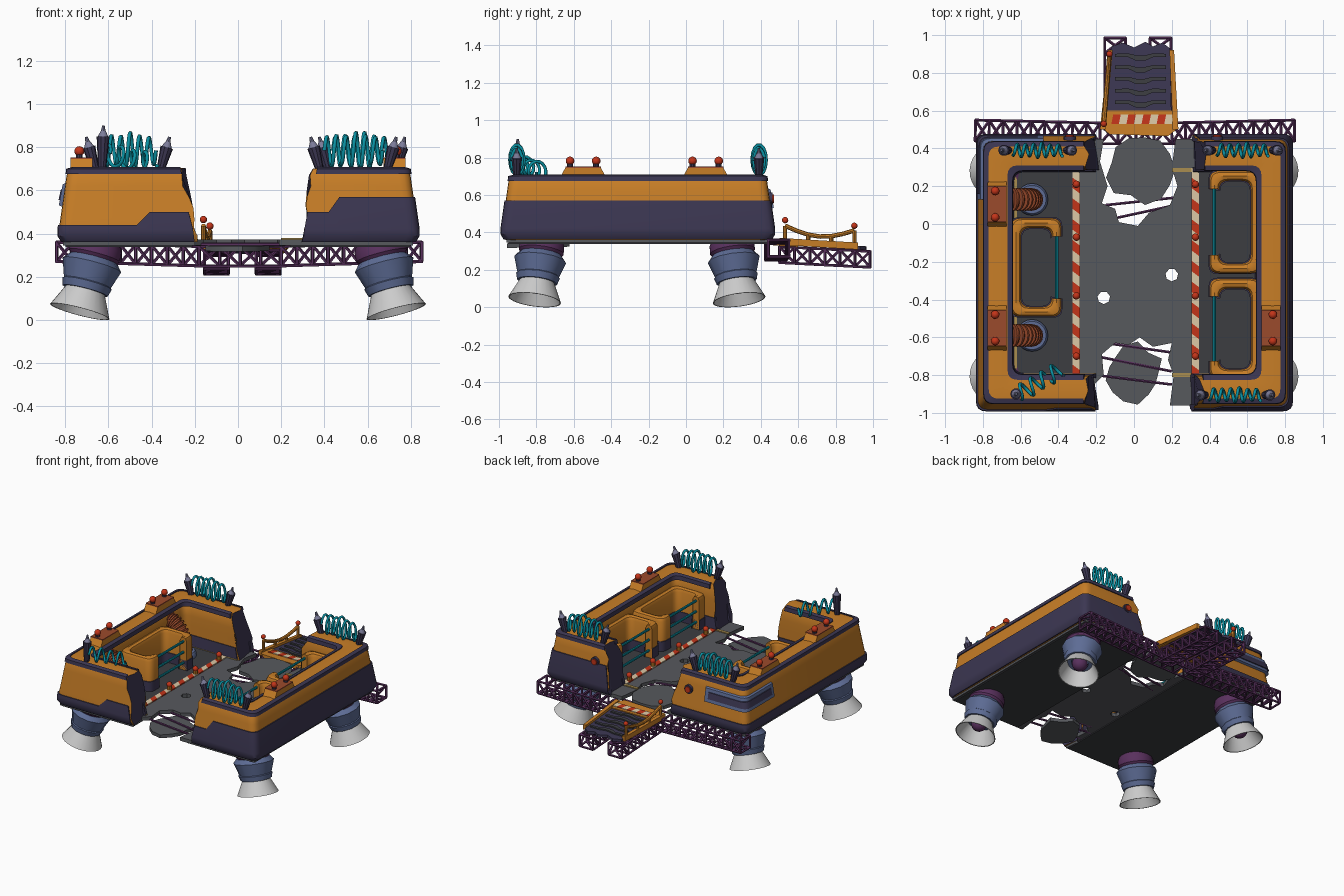
import bpy, bmesh, math, random
from mathutils import Vector as V, Matrix

if "Cube" in bpy.data.objects:
    bpy.data.objects.remove(bpy.data.objects["Cube"])
random.seed(4)

COL = dict(orange=(.58, .21, .02), navy=(.045, .038, .085), purple=(.10, .03, .11), blue=(.11, .15, .30),
           teal=(.003, .28, .36), red=(.55, .035, .01), floor=(.095, .1, .11), dark=(.045, .047, .053),
           beige=(.72, .58, .38), rust=(.33, .07, .025), steel=(.2, .2, .32), sand=(.4, .27, .08))

def mat(c):
    m = bpy.data.materials.get(c) or bpy.data.materials.new(c)
    m.diffuse_color = (*COL[c], 1)
    m.use_nodes = True
    m.node_tree.nodes["Principled BSDF"].inputs["Base Color"].default_value = m.diffuse_color
    return m

def finish(name, bm, *cols):
    bmesh.ops.recalc_face_normals(bm, faces=bm.faces)
    me = bpy.data.meshes.new(name)
    bm.to_mesh(me); bm.free()
    ob = bpy.data.objects.new(name, me)
    bpy.context.collection.objects.link(ob)
    for c in cols:
        if c: me.materials.append(mat(c))
    return ob

def prism(name, pts, z0, z1, col, slope=0):
    bm = bmesh.new()
    lo, hi = [[bm.verts.new((x, y, z + slope * (y - .47))) for x, y in pts] for z in (z0, z1)]
    bm.faces.new(lo); bm.faces.new(hi)
    for i in range(len(pts)):
        j = (i + 1) % len(pts)
        bm.faces.new((lo[i], lo[j], hi[j], hi[i]))
    return finish(name, bm, col)

def box(name, x0, x1, y0, y1, z0, z1, col, slope=0):
    return prism(name, [(x0, y0), (x1, y0), (x1, y1), (x0, y1)], z0, z1, col, slope)

def rods(name, segs, r, col, sides=6, r2=None):
    bm = bmesh.new()
    for a, b in segs:
        a, b = V(a), V(b)
        m = Matrix.Translation((a + b) / 2) @ (b - a).to_track_quat('Z', 'Y').to_matrix().to_4x4()
        bmesh.ops.create_cone(bm, cap_ends=True, segments=sides, radius1=r, radius2=r if r2 is None else r2,
                              depth=(b - a).length, matrix=m)
    return finish(name, bm, col)

def balls(name, centres, r, col):
    bm = bmesh.new()
    for c in centres:
        bmesh.ops.create_uvsphere(bm, u_segments=12, v_segments=8, radius=r, matrix=Matrix.Translation(c))
    return finish(name, bm, col)

def lathe(name, prof, origin, axis, n, col):
    bm = bmesh.new()
    q = V(axis).to_track_quat('Z', 'Y')
    rings = [[bm.verts.new(V(origin) + q @ V((r * math.cos(2 * math.pi * i / n), r * math.sin(2 * math.pi * i / n), t)))
              for i in range(n)] for r, t in prof]
    for a, b in zip(rings, rings[1:] + rings[:1]):
        for i in range(n):
            bm.faces.new((a[i], a[(i + 1) % n], b[(i + 1) % n], b[i]))
    return finish(name, bm, col)

def fillet(pts, r, n=4):
    # path points paired with miter vectors pointing left of travel
    P = [V(p) for p in pts]
    D = [(b - a).normalized() for a, b in zip(P, P[1:])]
    N = [V((-d.y, d.x)) for d in D]
    out = [(P[0], N[0])]
    for i in range(1, len(P) - 1):
        m = (N[i - 1] + N[i]) / (1 + N[i - 1].dot(N[i]))
        if N[i - 1].dot(N[i]) > .99:
            out.append((P[i], m)); continue
        a, b = P[i] - D[i - 1] * r, P[i] + D[i] * r
        out += [(a.lerp(P[i], t).lerp(P[i].lerp(b, t), t), m) for t in [k / n for k in range(n + 1)]]
    return out + [(P[-1], N[-1])]

def sweep(name, pts, r, prof, cols, lean=0, jag=0):
    # closed cross-section (offset, z) carried along a plan path; lean and jag shape broken ends
    bm, rings = bmesh.new(), []
    for p, m in fillet(pts, r):
        pr = prof(p) if callable(prof) else prof
        rings.append([bm.verts.new((*(p + m * o), z)) for o, z in pr])
    for ring, (a, b) in ((rings[0], pts[:2]), (rings[-1], pts[:-3:-1])):
        d = (V(b) - V(a)).normalized()
        for v in ring:
            s = lean * (v.co.z - .37) + random.uniform(-jag, jag)
            v.co.x += d.x * s; v.co.y += d.y * s
    n = len(rings[0])
    for a, b in zip(rings, rings[1:]):
        for i in range(n):
            bm.faces.new((a[i], a[(i + 1) % n], b[(i + 1) % n], b[i]))
    for ring in (rings[0], rings[-1]):
        bm.faces.new(ring).material_index = len(cols) - 1
    return finish(name, bm, *cols)

def truss(name, a, b, w, h, n):
    a, b = V(a), V(b)
    s = (b - a).cross(V((0, 0, 1))).normalized() * w / 2
    u = V((0, 0, h / 2))
    C = [[a.lerp(b, i / n) + s * x + u * z for x, z in ((1, 1), (1, -1), (-1, -1), (-1, 1))] for i in range(n + 1)]
    segs = [(C[0][k], C[-1][k]) for k in range(4)]
    segs += [(c[k], c[(k + 1) % 4]) for c in C for k in range(4)]
    segs += [(C[i][(k + i) % 4], C[i + 1][(k + i + 1) % 4]) for i in range(n) for k in range(4)]
    return rods(name, segs, .008, 'purple', 5)

def face_d(z):  # inset of the leaning outer wall face at height z
    return -.04 * max(0, z - .42) / .28

# hull walls: two broken C shapes, with dark bands and trims
LEFT = [(-.2, -.985), (-.41, -.985), (-.47, -.985), (-.83, -.985), (-.83, .47), (-.2, .47)]
RIGHT = [(.31, .47), (.835, .47), (.835, -.985), (.47, -.985), (.42, -.985), (.3, -.985)]
WALL = [(-.02, .36), (0, .39)] + [(face_d(z), z) for z in (.42, .47, .52, .57, .62, .67)] + \
       [(-.05, .70), (-.1, .705), (-.165, .70), (-.18, .67)] + [(-.185, z) for z in (.6, .53, .46, .36)]
for side, path in (('left', LEFT), ('right', RIGHT)):
    def band(p, side=side):
        if side == 'left': h = .50 if p.x > -.42 and p.y < 0 else .44
        else: h = .50 if p.x < .43 and p.y < 0 else .57
        return [(-.03, .362), (-.01, .362), (.007, .39), (.007, .42), (face_d(h) + .007, h), (face_d(h) - .02, h)]
    sweep(side + '_wall', path, .055, WALL, ('orange', 'navy'), .16, .02)
    sweep(side + '_dark_band', path, .055, band, ('navy',), .2, .004)
    sweep(side + '_outer_trim', path, .055, [(-.031, .675), (-.034, .70), (-.06, .708), (-.06, .675)], ('navy',), .2)
    sweep(side + '_inner_trim', path, .055, [(-.16, .67), (-.16, .706), (-.187, .70), (-.19, .67)], ('navy',), .2)
    sweep(side + '_inner_skirt', path, .055, [(-.17, .365), (-.17, .46), (-.19, .46), (-.195, .365)], ('navy',), .2)

# wrap-round window on the rear left corner, and rear lamps
for nm, e, z0, z1, o, c in (('window_frame', 0, .52, .64, .014, 'blue'), ('window_pane', .03, .545, .615, .019, 'navy')):
    sweep(nm, [(-.83, .13 + e), (-.83, .47), (-.48 - e, .47)], .055,
          [(face_d(z0) - .01, z0), (face_d(z0) + o, z0 + .012), (face_d(z1) + o, z1 - .012), (face_d(z1) - .01, z1)], (c,))
rods('rear_lamp_rims', [((x, .43, .58), (x, .462, .58)) for x in (-.34, .44)], .032, 'navy', 16)
rods('rear_lamps', [((x, .43, .58), (x, .47, .58)) for x in (-.34, .44)], .022, 'red', 16)

# floor slab with broken bays, small holes and loose chunks
floor = prism('floor', [(-.81, -.96), (-.2, -.96), (-.21, -.85), (-.16, -.8), (-.17, -.69), (-.1, -.63), (-.03, -.64),
                        (.03, -.6), (.1, -.65), (.2, -.63), (.18, -.72), (.21, -.8), (.19, -.96), (.81, -.96),
                        (.81, .45), (.22, .45), (.2, .3), (.23, .2), (.19, .1), (.08, .06), (.02, -.01), (-.08, .01),
                        (-.1, .08), (-.17, .11), (-.14, .2), (-.18, .33), (-.16, .45), (-.81, .45)], .345, .372, 'floor')
cut = rods('hole_cutter', [((x, y, .3), (x, y, .45)) for x, y in ((.2, -.27), (-.16, -.39))], .034, None, 7)
cut.hide_render = True; cut.hide_set(True)
mod = floor.modifiers.new('holes', 'BOOLEAN'); mod.object = cut; mod.solver = 'EXACT'
for nm, cx, cy, r in (('rear_chunk', .035, .29, .175), ('front_chunk', 0, -.79, .155)):
    pts = [(cx + math.cos(a) * k, cy + math.sin(a) * k) for a, k in
           [(i * math.tau / 13, r * random.uniform(.82, 1.1)) for i in range(13)]]
    prism(nm, pts, .345, .37, 'floor', .02)
box('underside', -.8, -.21, -.95, .44, .338, .35, 'dark'); box('underside_right', .24, .8, -.95, .44, .338, .35, 'dark')
box('left_deck', -.66, -.325, -.8, .29, .37, .376, 'dark'); box('right_deck', .345, .66, -.8, .29, .37, .376, 'dark')
for y in (.285, -.8):
    box('left_floor_line', -.63, -.2, y - .011, y + .011, .37, .379, 'sand')
    box('right_floor_line', .2, .66, y - .011, y + .011, .37, .379, 'sand')
box('side_floor_line', -.64, -.62, -.8, .29, .37, .379, 'sand')

# hazard strips with small lamps
for x in (-.305, .325):
    for i in range(20):
        y = -.8 + i * .055
        prism('hazard_stripe', [(x - .02, y), (x + .02, y - .03), (x + .02, y + .025), (x - .02, y + .055)],
              .37, .38, ('red', 'beige')[i % 2])
    ys = (.21, -.07, -.38, -.7)
    rods('strip_lamp_bases', [((x, y, .37), (x, y, .405)) for y in ys], .018, 'orange', 10)
    balls('strip_lamps', [(x, y, .415) for y in ys], .02, 'red')

# seating booths with tube rails across the opening
for xb, xo, y0, y1 in ((-.625, -.41, -.465, .005), (.645, .425, -.235, .255), (.645, .425, -.795, -.315)):
    path = [(xo, y0 + .07), (xo, y0), (xb, y0), (xb, y1), (xo, y1), (xo, y1 - .07)]
    sweep('booth_wall', path, .05, [(-.026, .37), (-.026, .595), (-.018, .615), (0, .622), (.018, .615), (.026, .595),
                                    (.026, .37)], ('orange',))
    sweep('booth_base', path, .05, [(-.031, .37), (-.031, .45), (.031, .45), (.031, .37)], ('navy',))
    rods('booth_rails', [((xo, y0 + .06, z), (xo, y1 - .06, z)) for z in (.43, .51, .59)], .009, 'teal', 8)

# beacon housings on the wall tops
for sx, yc in ((-1, .105), (-1, -.55), (1, -.55)):
    x0, x1 = sorted((sx * .675, sx * .775))
    for nm, w, t, z0, z1, c in (('beacon_housing', 0, .03, .69, .745, 'orange'), ('beacon_cap', .03, .03, .745, .753, 'rust')):
        ob = box(nm, x0, x1, yc - .125 + w, yc + .125 - w, z0, z1, c)
        for v in ob.data.vertices:
            if nm == 'beacon_housing' and v.co.z > .72: v.co.y += math.copysign(t, yc - v.co.y)
    pos = [(sx * .735, yc + d) for d in (-.07, .07)]
    rods('beacon_bases', [((x, y, .74), (x, y, .775)) for x, y in pos], .016, 'navy', 10)
    balls('beacons', [(x, y, .782) for x, y in pos], .023, 'red')

# ribbed ducts running from the left wall to floor sockets
for yc in (.13, -.59):
    arc = [V((-.66 + .12 * math.sin(a), yc, .40 + .21 * math.cos(a))) for a in [i * math.pi / 20 for i in range(11)]]
    rods('duct_core', list(zip(arc, arc[1:])), .048, 'rust', 14)
    rods('duct_ribs', [(p, p + (q - p) * .5) for p, q in zip(arc, arc[1:])], .06, 'rust', 16)
    lathe('duct_socket', [(.055, 0), (.085, 0), (.085, .03), (.075, .045), (.055, .045)], (-.54, yc, .37), (0, 0, 1), 20, 'blue')

# torn wire coils on insulator posts
def coil(a, b, ry, rz, turns):
    a, b = V(a), V(b)
    side = (b - a).cross(V((0, 0, 1))).normalized()
    cu = bpy.data.curves.new('wire_coil', 'CURVE')
    cu.dimensions = '3D'; cu.bevel_depth = .009; cu.bevel_resolution = 1
    n = turns * 14
    sp = cu.splines.new('POLY'); sp.points.add(n)
    for i in range(n + 1):
        t, w = i / n, math.tau * turns * i / n
        k = .75 + .25 * math.sin(math.pi * t) + .12 * math.sin(w * .37)
        p = a.lerp(b, t) + side * ry * k * math.cos(w) + V((0, 0, rz * k * math.sin(w)))
        sp.points[i].co = (*p, 1)
    cu.materials.append(mat('teal'))
    bpy.context.collection.objects.link(bpy.data.objects.new('wire_coil', cu))

def post(x, y, dx, h=.12):
    a, b = V((x, y, .69)), V((x + dx, y, .70 + h))
    d = (b - a).normalized()
    rods('insulator_post', [(a, b)], .018, 'navy', 10, .03)
    rods('insulator_tip', [(b, b + d * .025)], .024, 'steel', 10, .012)
    rods('insulator_pin', [(b + d * .02, b + d * .05)], .012, 'steel', 8, .006)

for x0, x1, y in ((-.66, -.36, .39), (.42, .73, .39), (.38, .69, -.905)):
    coil((x0 + .02, y, .785), (x1 - .02, y, .785), .035, .075, 6)
    post(x0, y, -.03, .10); post(x1, y, .03, .10)
coil((-.61, -.9, .77), (-.39, -.77, .72), .045, .05, 4)
post(-.63, -.9, .005, .15)

# thrusters splayed outward at the four corners
for sx in (-1, 1):
    for y, sy in ((.24, 1), (-.765, -1)):
        o, ax = V((sx * .648, y, .365)), V((sx * .25, sy * .13, -.96)).normalized()
        lathe('thruster_mount', [(.02, -.02), (.10, -.01), (.12, .03), (.122, .07), (.1, .1), (.02, .1)], o, ax, 20, 'purple')
        lathe('thruster_body', [(.06, .08), (.115, .085), (.14, .115), (.112, .2), (.118, .205), (.108, .24), (.06, .24)], o, ax, 12, 'blue')
        lathe('thruster_bell', [(.085, .22), (.142, .34), (.136, .34), (.078, .225)], o, ax, 28, None)
        balls('thruster_core', [o + ax * .25], .055, 'purple')

# rear girders and the broken boarding ramp
truss('girder_left', (-.84, .495, .315), (-.18, .48, .295), .11, .09, 9)
truss('girder_middle', (-.18, .48, .295), (.2, .48, .295), .11, .09, 4)
truss('girder_right', (.2, .48, .295), (.85, .495, .315), .11, .09, 9)
for x in (-.1, .14):
    truss('ramp_girder', (x, .5, .28), (x, .985, .255), .11, .085, 6)
rods('front_bay_bars', [((-.2, -.7, .35), (.2, -.78, .35)), ((-.2, -.8, .35), (.2, -.85, .35)), ((-.15, -.63, .35), (.2, -.68, .35)),
                        ((-.15, .02, .35), (.22, .1, .35)), ((-.15, .1, .35), (.22, .14, .35))], .008, 'purple')
SL = -.06
prism('ramp_plate', [(-.15, .5), (.2, .5), (.19, .93), (.15, .96), (.1, .94), (.06, .965), (.0, .935), (-.06, .96), (-.12, .94)],
      .335, .355, 'navy', SL)
prism('ramp_lip', [(-.17, .51), (-.13, .475), (.18, .465), (.225, .5), (.22, .6), (-.16, .6)], .33, .362, 'orange', SL)
for i in range(8):
    x = -.12 + i * .04
    prism('ramp_stripe', [(x, .53), (x + .04, .53), (x + .05, .58), (x + .01, .58)], .36, .367, ('red', 'beige')[i % 2], SL)
for i in range(5):
    y = .635 + i * .062
    prism('ramp_tread', [(-.1, y), (-.03, y), (.01, y - .018), (.06, y - .018), (.1, y), (.17, y), (.17, y + .018), (.1, y + .02),
                         (.05, y + .008), (.02, y + .008), (-.03, y + .02), (-.1, y + .018)], .35, .364, 'dark', SL)
for xa, xb in ((-.165, -.125), (.22, .2)):
    prism('ramp_edge', [(xa - .015, .5), (xa + .015, .5), (xb + .012, .92), (xb - .012, .92)], .335, .372, 'orange', SL)
top = [V((-.16 + .03 * t, .53 + .37 * t, .435 - .025 * t - .045 * math.sin(math.pi * t))) for t in [i / 6 for i in range(7)]]
rods('ramp_handrail', list(zip(top, top[1:])), .012, 'orange', 8)
rods('ramp_rail_posts', [(p, (p.x, p.y, .34)) for p in top[::2]], .011, 'orange', 8)
balls('ramp_lamps', [top[0] + V((0, 0, .03)), top[-1] + V((0, 0, .025))], .017, 'red')

# smooth shading with sharp edges
for ob in bpy.context.scene.objects:
    ob.select_set(ob.type == 'MESH' and not ob.hide_render)
bpy.context.view_layer.objects.active = floor
bpy.ops.object.shade_smooth_by_angle(angle=math.radians(35))
